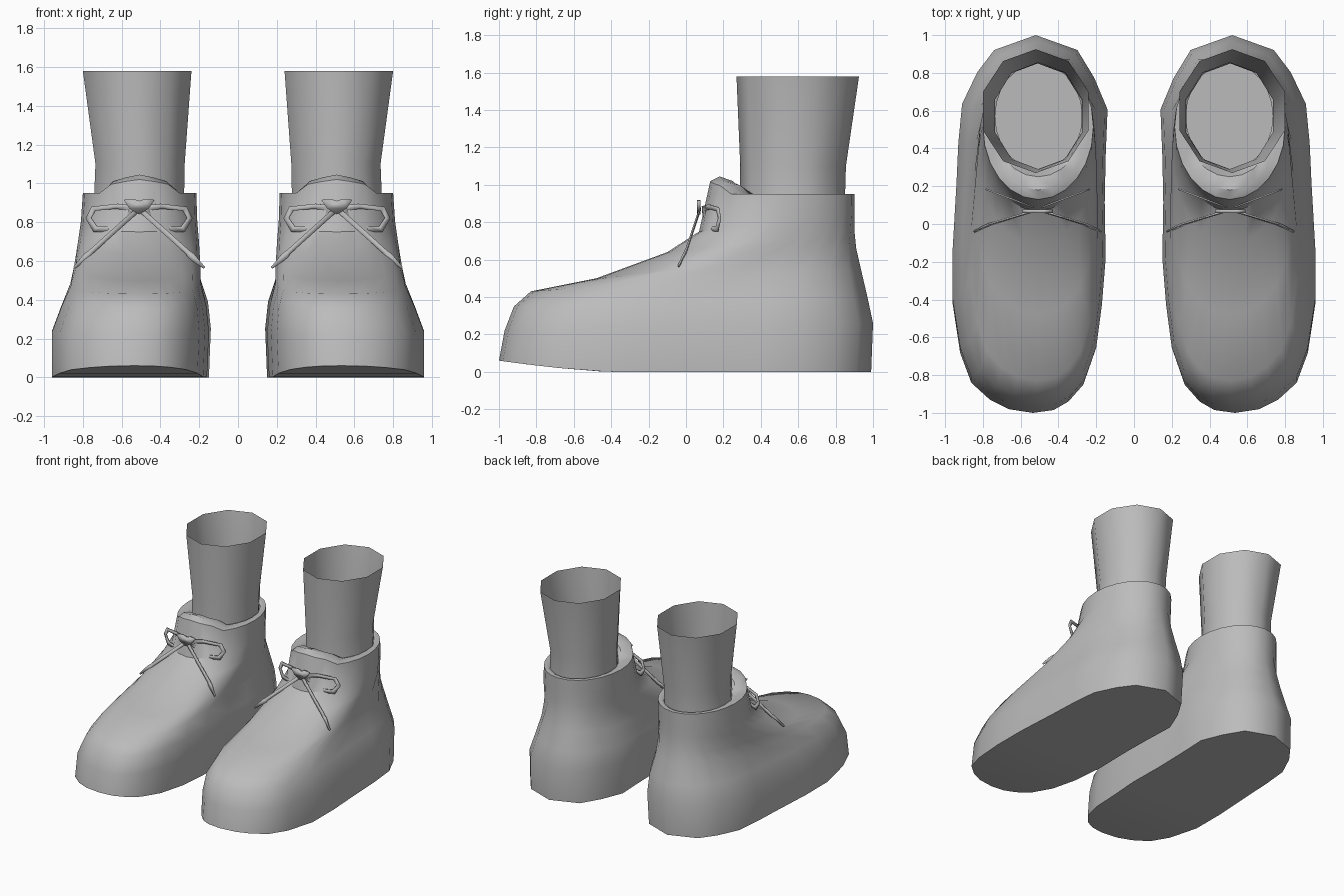
import bpy, bmesh, math

if "Cube" in bpy.data.objects:
    bpy.data.objects.remove(bpy.data.objects["Cube"])

grey = bpy.data.materials.new("warm_grey")
grey.diffuse_color = (0.5, 0.5, 0.5, 1)
grey.use_nodes = True
grey.node_tree.nodes["Principled BSDF"].inputs["Base Color"].default_value = grey.diffuse_color


def finish(name, bm, angle=40, thickness=0):
    """Turn a bmesh into a smooth object mirrored to the other foot."""
    bmesh.ops.recalc_face_normals(bm, faces=bm.faces)
    me = bpy.data.meshes.new(name)
    bm.to_mesh(me)
    bm.free()
    me.materials.append(grey)
    me.shade_smooth()
    me.set_sharp_from_angle(angle=math.radians(angle))
    ob = bpy.data.objects.new(name, me)
    bpy.context.collection.objects.link(ob)
    if thickness:
        sol = ob.modifiers.new("thickness", 'SOLIDIFY')
        sol.thickness = thickness
        sol.offset = 0
    ob.modifiers.new("other_foot", 'MIRROR').use_mirror_merge = False
    return ob


def bridge(bm, a, b):
    n = len(a)
    for i in range(n):
        bm.faces.new((a[i], a[(i + 1) % n], b[(i + 1) % n], b[i]))


# Sole outline, from the toe round the outer side to the heel and back
OUTLINE = [(-.53, -1), (-.66, -.98), (-.76, -.93), (-.86, -.84), (-.92, -.68), (-.96, -.42),
           (-.96, -.15), (-.94, .2), (-.93, .42), (-.91, .63), (-.83, .80), (-.74, .92),
           (-.52, 1), (-.30, .92), (-.21, .77), (-.14, .6), (-.15, .35), (-.155, .1),
           (-.15, -.2), (-.17, -.45), (-.2, -.68), (-.26, -.85), (-.34, -.94), (-.42, -.985)]
N = len(OUTLINE)


def shoe_ring(bm, yf, yb, zf, zb, xo, xi, oval, tongue=0):
    """Ring between front and back limits, blended from sole outline to oval."""
    ring = []
    for j, (px, py) in enumerate(OUTLINE):
        a = 2 * math.pi * j / N
        u = (px + .55) / .41 * (1 - oval) - math.sin(a) * oval
        s = (py + 1) / 2 * (1 - oval) + (1 - math.cos(a)) / 2 * oval
        x = (xo + xi) / 2 + (xi - xo) / 2 * u
        y = yf + (yb - yf) * s
        z = zf + (zb - zf) * s
        step = min(j, N - j)
        if tongue and step < 3:
            z += tongue * (1, .85, .65)[step]
        ring.append(bm.verts.new((x, y, z)))
    return ring


# Shoe upper, collar rim and sole
bm = bmesh.new()
sole = shoe_ring(bm, -1, .99, 0, 0, -.96, -.15, 0)
for v in sole:
    v.co.z = .06 * max(0, (-.4 - v.co.y) / .6) ** 1.4
rings = [sole]
for spec in [(-.97, 1.0, .22, .26, -.96, -.14, 0),
             (-.92, .97, .35, .40, -.91, -.155, 0),
             (-.83, .935, .43, .55, -.865, -.185, .15),
             (-.48, .91, .50, .66, -.845, -.19, .5),
             (-.10, .90, .64, .76, -.825, -.20, .85),
             (.07, .90, .75, .86, -.81, -.21, 1),
             (.13, .90, .95, .95, -.80, -.215, 1, .07),
             (.18, .88, .95, .95, -.78, -.235, 1, .095),
             (.25, .87, .95, .95, -.755, -.26, 1, .07),
             (.29, .85, .94, .94, -.735, -.275, 1)]:
    rings.append(shoe_ring(bm, *spec))
for a, b in zip(rings, rings[1:]):
    bridge(bm, a, b)
for j in range(N // 2):
    quad = [sole[j], sole[j + 1], sole[(N - j - 1) % N], sole[(N - j) % N]]
    bm.faces.new(list(dict.fromkeys(quad)))
finish("shoe", bm, 42)

# Sock: ten-sided open tube, flaring to the top
bm = bmesh.new()
rings = []
for z, cx, hw, yf, yb in [(.93, -.51, .232, .29, .85), (1.1, -.505, .23, .29, .855),
                          (1.58, -.52, .28, .27, .925)]:
    rings.append([bm.verts.new((cx - hw * math.sin(a) / .951,
                                (yf + yb) / 2 - (yb - yf) / 2 * math.cos(a), z))
                  for a in (2 * math.pi * i / 10 for i in range(10))])
for a, b in zip(rings, rings[1:]):
    bridge(bm, a, b)
finish("sock", bm, 50)

# Lace bow: two loops, two tails and a knot, laid out around its middle
CX = -.51
LOOP = [(.02, .885), (.11, .895), (.245, .88), (.275, .82), (.235, .75), (.16, .75), (.03, .84)]


def lace_point(bm, d, z, y):
    return bm.verts.new((CX + d, y, z))


for side, label in ((-1, "outer"), (1, "inner")):
    bm = bmesh.new()
    outer = [lace_point(bm, side * d, z, .08 + .38 * d) for d, z in LOOP]
    inner = []
    for d, z in LOOP:
        d2, z2 = .16 + (d - .16) * .76, .825 + (z - .825) * .62
        inner.append(lace_point(bm, side * d2, z2, .08 + .38 * d2))
    bridge(bm, outer, inner)
    finish("lace_loop_" + label, bm, 30, .008)

    bm = bmesh.new()
    rows = []
    for d, z, y, w in [(.0, .87, .075, .013), (.25, .645, 0, .013), (.27, .625, -.01, .018),
                       (.335, .565, -.04, .006)]:
        rows.append((lace_point(bm, side * (d + w * .7), z + w * .7, y),
                     lace_point(bm, side * (d - w * .7), z - w * .7, y)))
    for (a, b), (c, e) in zip(rows, rows[1:]):
        bm.faces.new((a, b, e, c))
    finish("lace_tail_" + label, bm, 30, .008)

bm = bmesh.new()
bm.faces.new([lace_point(bm, d, z, .068) for d, z in
              [(-.08, .915), (-.03, .92), (0, .91), (.03, .92), (.08, .915),
               (.05, .87), (0, .84), (-.05, .87)]])
finish("lace_knot", bm, 30, .02)
